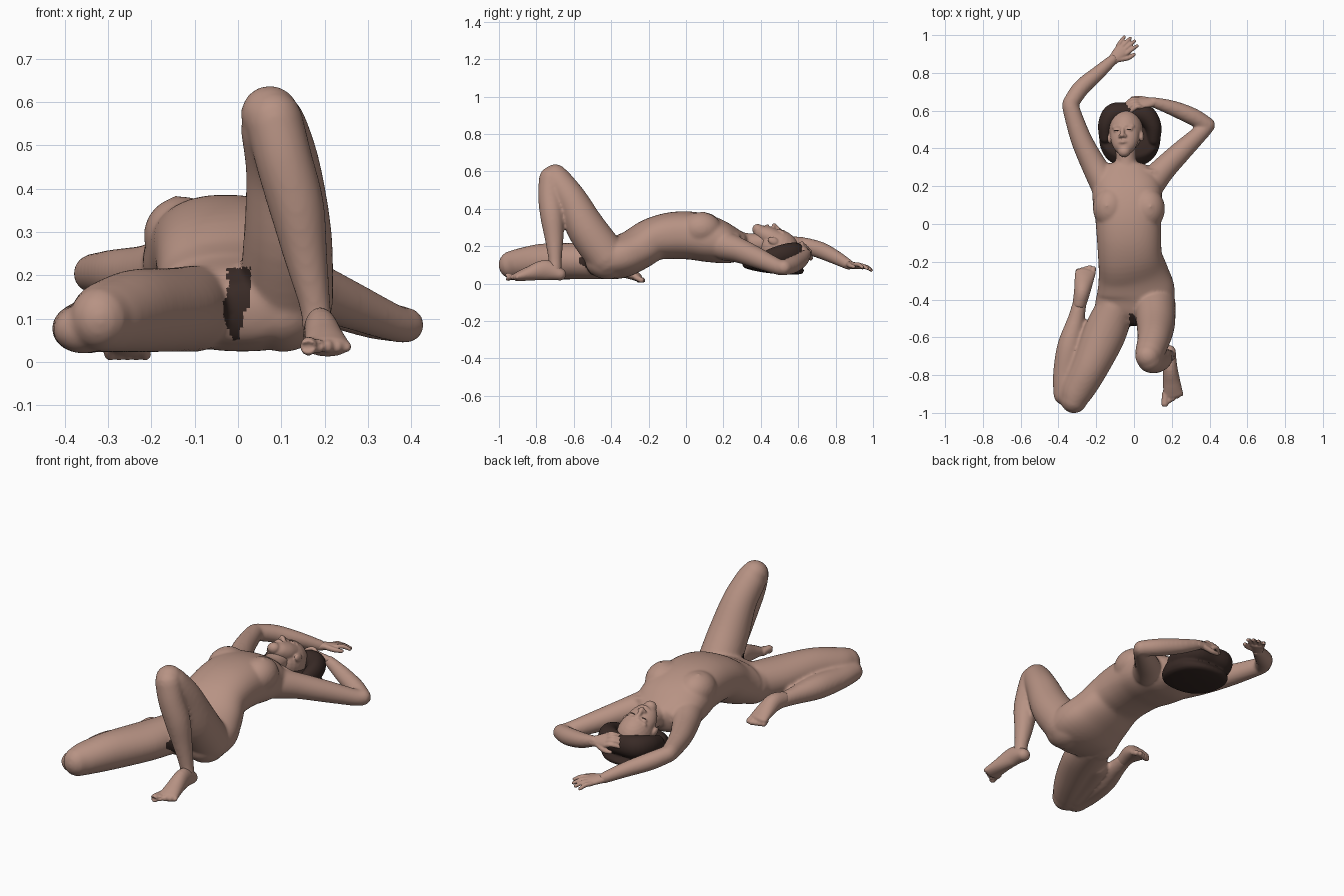
import bpy, bmesh, math
from mathutils import Vector as V, Matrix


def material(name, rgb):
    m = bpy.data.materials.new(name)
    m.diffuse_color = (*rgb, 1)
    return m


SKIN = material("skin", (0.475, 0.29, 0.23))
HAIR = material("dark hair", (0.04, 0.023, 0.019))


def spline(pts, n):
    # smooth interpolation through the control rings
    out = []
    for i in range(len(pts) - 1):
        p0, p1, p2, p3 = (pts[max(0, min(len(pts) - 1, i + k))] for k in (-1, 0, 1, 2))
        for s in range(n):
            t = s / n
            out.append([0.5 * (2 * b + (c - a) * t + (2 * a - 5 * b + 4 * c - d) * t * t
                               + (3 * b - a - 3 * c + d) * t ** 3)
                        for a, b, c, d in zip(p0, p1, p2, p3)])
    return out + [list(pts[-1])]


def loft(bm, pts, up=(0, 0, 1), cap=1.0, seg=28, n=5, pw=1.0):
    # elliptical tube with rounded ends; ring = x, y, z, side radius, up radius
    pts = [p if len(p) == 5 else (*p, p[3]) for p in pts]
    rows = spline(pts, n)
    cs = [V(r[:3]) for r in rows]
    up = V(up)
    rings = []
    for i, r in enumerate(rows):
        t = (cs[min(i + 1, len(cs) - 1)] - cs[max(i - 1, 0)]).normalized()
        rings.append((cs[i], t, r[3], r[4]))

    def end(ring, sign):
        c, t, a, b = ring
        return [(c + t * sign * cap * min(a, b) * math.sin(q), t,
                 a * math.cos(q), b * math.cos(q)) for q in (0.4, 0.8, 1.15, 1.45)]
    rings = end(rings[0], -1)[::-1] + rings + end(rings[-1], 1)

    def sup(v):
        return math.copysign(abs(v) ** pw, v)
    loops = []
    for c, t, a, b in rings:
        s = t.cross(up).normalized()
        u = s.cross(t).normalized()
        loops.append([bm.verts.new(c + s * a * sup(math.cos(q)) + u * b * sup(math.sin(q)))
                      for q in (2 * math.pi * (k + .5) / seg for k in range(seg))])
    for A, B in zip(loops, loops[1:]):
        for k in range(seg):
            bm.faces.new((A[k], A[(k + 1) % seg], B[(k + 1) % seg], B[k]))
    bm.faces.new(loops[0][::-1])
    bm.faces.new(loops[-1])


def ball(bm, c, r, frame=None):
    r = r if isinstance(r, tuple) else (r, r, r)
    m = Matrix.Translation(V(c)) @ (frame or Matrix()) @ Matrix.Diagonal((*r, 1))
    bmesh.ops.create_uvsphere(bm, u_segments=24, v_segments=16, radius=1, matrix=m)


def finish(name, bm, mat, voxel=0, smooth=0):
    bmesh.ops.recalc_face_normals(bm, faces=bm.faces)
    me = bpy.data.meshes.new(name)
    bm.to_mesh(me)
    bm.free()
    ob = bpy.data.objects.new(name, me)
    bpy.context.collection.objects.link(ob)
    if voxel:
        md = ob.modifiers.new("fuse", 'REMESH')
        md.mode = 'VOXEL'
        md.voxel_size = voxel
        md = ob.modifiers.new("soften", 'SMOOTH')
        md.factor = 0.5
        md.iterations = smooth
        dg = bpy.context.evaluated_depsgraph_get()
        fused = bpy.data.meshes.new_from_object(ob.evaluated_get(dg))
        ob.modifiers.clear()
        ob.data = fused
    ob.data.materials.clear()
    ob.data.materials.append(mat)
    for p in ob.data.polygons:
        p.use_smooth = True
        p.material_index = 0
    return ob


# torso
bm = bmesh.new()
loft(bm, [(0, -.5, .115, .13, .075), (.005, -.45, .125, .19, .098), (.01, -.36, .14, .206, .114),
          (-.003, -.27, .18, .187, .112), (-.02, -.18, .235, .17, .115),
          (-.026, -.08, .256, .17, .125), (-.03, .03, .256, .175, .128),
          (-.035, .13, .236, .184, .123), (-.04, .22, .21, .175, .105),
          (-.04, .29, .195, .13, .08)], cap=.5, seg=48, pw=.86)
for x, y in ((-.128, .085), (.074, .08)):
    ball(bm, (x, y, .292), (.09, .11, .09))
    ball(bm, (x * 1.15 + .003, y + .012, .378), .009)
for s in (-1, 1):
    ball(bm, (.105 * s, -.42, .12), (.1, .12, .097))
    # collar bone
    loft(bm, [(-.04 + s * .03, .29, .265, .012), (-.04 + s * .15, .275, .25, .013)])
loft(bm, [(-.04, .25, .215, .075), (-.042, .33, .215, .055), (-.045, .42, .215, .056)])
# folded leg, with the pressed flesh between thigh and calf
loft(bm, [(-.1, -.44, .123, .1), (-.155, -.58, .12, .113, .097), (-.235, -.76, .118, .098, .096),
          (-.298, -.88, .106, .086, .084), (-.318, -.93, .1, .072, .076)])
loft(bm, [(-.356, -.905, .075, .07, .056), (-.362, -.8, .078, .067, .057), (-.342, -.65, .082, .065, .062),
          (-.305, -.5, .08, .045), (-.285, -.4, .08, .035)])
loft(bm, [(-.32, -.86, .085, .07, .064), (-.27, -.7, .082, .07, .058), (-.22, -.56, .08, .06, .055)])
# raised leg
loft(bm, [(.11, -.42, .14, .11), (.115, -.53, .29, .102, .105), (.105, -.61, .44, .087, .087),
          (.083, -.68, .54, .077, .077), (.074, -.7, .57, .068, .07)], up=(0, -1, 0))
loft(bm, [(.083, -.72, .56, .066), (.105, -.725, .47, .066), (.135, -.715, .36, .064),
          (.157, -.705, .24, .05), (.178, -.7, .13, .036), (.185, -.7, .07, .036)], up=(0, -1, 0))
# arm reaching back
loft(bm, [(-.155, .21, .21, .078), (-.217, .32, .203, .066), (-.28, .45, .205, .056),
          (-.33, .6, .205, .046), (-.337, .637, .203, .043)])
loft(bm, [(-.337, .637, .203, .043), (-.28, .72, .178, .045), (-.19, .8, .14, .038),
          (-.11, .872, .1, .028)])
# arm bent behind the head
loft(bm, [(.085, .21, .2, .078), (.155, .29, .175, .066), (.25, .385, .135, .056),
          (.36, .49, .09, .043), (.389, .524, .085, .041)])
loft(bm, [(.389, .524, .085, .041), (.31, .569, .1, .046), (.2, .615, .127, .04),
          (.1, .645, .16, .027)])
body = finish("body", bm, SKIN, .008, 10)
body.data.materials.append(HAIR)
# hair on the front of the pelvis
for p in body.data.polygons:
    c = p.center
    if .05 < c.z < .217 and -.575 < c.y < -.44 and p.normal.y < -.05:
        if c.z > .125:
            left, right = -.024 - max(0, .155 - c.z) * .6, .03
        else:
            left, right = -.012 - (c.z - .05) * .4, .002 + (c.z - .05) * .2
        if left < c.x < right:
            p.material_index = 1


# hands
def hand(name, wrist, d, normal, spread, curl):
    bm = bmesh.new()
    w, d, nrm = V(wrist), V(d).normalized(), V(normal)
    s = d.cross(nrm).normalized()
    nrm = s.cross(d).normalized()

    def at(l, a, h=0):
        return tuple(w + d * l + s * a + nrm * h)
    loft(bm, [(*at(-.015, 0), .025, .022), (*at(.03, 0), .034, .019),
              (*at(.075, 0), .04, .015)], up=nrm)
    for k, ln in enumerate((.07, .08, .076, .06)):
        a = .03 - k * .02
        loft(bm, [(*at(.07, a), .0125), (*at(.07 + ln * .5, a * (1 + spread * .5), curl * .3), .0115),
                  (*at(.07 + ln, a * (1 + spread), -curl), .009)], up=nrm, seg=12, n=4)
    loft(bm, [(*at(.02, .02), .015), (*at(.06, .05, -.01), .013), (*at(.095, .06, -.015), .01)],
         up=nrm, seg=12, n=4)
    finish(name, bm, SKIN, .0045, 2)


hand("reaching_hand", (-.11, .87, .1), (.68, .73, -.08), (-.1, .2, 1), .4, .01)
hand("resting_hand", (.1, .645, .16), (-1, -.1, .3), (0, .7, .7), .05, .025)


# feet
def foot(name, rings, tip, spread, inner):
    bm = bmesh.new()
    loft(bm, rings)
    bx, by, bz = rings[-1][:3]
    for k in range(5):
        a = inner * (.04 - .02 * k)
        r = .019 if k == 0 else .0145 - .001 * k
        y = tip + .012 * k - r
        loft(bm, [(bx + a, by, bz, r), (bx + a * spread, y + .015, bz + .002, r),
                  (bx + a * spread, y + r, bz - .004, r)], seg=14, n=4)
    return finish(name, bm, SKIN, .005, 3)


foot("planted_foot", [(.185, -.675, .05, .036, .034), (.19, -.75, .072, .038, .054),
                      (.2, -.84, .053, .046, .038), (.207, -.9, .037, .053, .025)], -.95, 1.1, -1)
bm = bmesh.new()
loft(bm, [(-.288, -.42, .085, .037, .04), (-.275, -.36, .085, .043, .047),
          (-.265, -.3, .058, .05, .035), (-.258, -.26, .035, .054, .023)])
for k in range(5):
    a = -.04 + .02 * k
    loft(bm, [(-.258 + a, -.265, .03, .014), (-.255 + a, -.232 - .006 * abs(k - 3), .018, .015)], seg=14)
finish("tucked_foot", bm, SKIN, .005, 3)

# head in its own tilted frame
D = V((0, .93, -.36)).normalized()
X = D.cross(V((-.2, .36, .93))).normalized()
N = X.cross(D).normalized()
O = V((-.042, .467, .2))
F = Matrix((X, D, N)).transposed().to_4x4()


def on_head(x, d, n):
    return tuple(O + X * x + D * d + N * n)


bm = bmesh.new()
ball(bm, on_head(0, .03, 0), (.09, .11, .098), F)
loft(bm, [(*on_head(0, .03, .03), .079, .06), (*on_head(0, -.04, .036), .074, .056),
          (*on_head(0, -.085, .045), .056, .044), (*on_head(0, -.11, .054), .033, .03)], up=N)
loft(bm, [(*on_head(0, .012, .09), .01), (*on_head(0, -.02, .1), .012),
          (*on_head(0, -.036, .106), .013)], up=N, seg=14)
loft(bm, [(*on_head(-.022, -.068, .081), .007), (*on_head(0, -.068, .09), .01),
          (*on_head(.022, -.068, .081), .007)], up=N, seg=14)
for s in (-1, 1):
    ball(bm, on_head(.033 * s, .002, .081), (.019, .012, .012), F)
    ball(bm, on_head(.013 * s, -.038, .096), .01)
    loft(bm, [(*on_head(.015 * s, .022, .089), .011), (*on_head(.05 * s, .022, .075), .011)], up=N, seg=14)
    ball(bm, on_head(.086 * s, -.012, .01), (.012, .03, .02), F)
finish("head", bm, SKIN, .005, 3)

# closed eyes
bm = bmesh.new()
for s in (-1, 1):
    ball(bm, on_head(.033 * s, -.002, .0915), (.013, .0025, .002), F)
finish("eyelashes", bm, HAIR)

# hair: flat-bottomed mass under the head and a roll around the crown
bm = bmesh.new()
loft(bm, [(-.022, .465, .075, .155, .163), (-.022, .468, .1, .163, .163),
          (-.022, .475, .14, .155, .13)], up=(0, 1, 0), cap=.14, seg=48, pw=.85)
loft(bm, [(-.15, .46, .14, .035, .045), (-.145, .53, .155, .045, .055), (-.105, .585, .16, .055, .06),
          (-.025, .59, .155, .05, .055), (.055, .58, .16, .055, .06),
          (.1, .52, .155, .045, .055), (.105, .45, .14, .035, .045)])
finish("hair", bm, HAIR, .006, 4)
